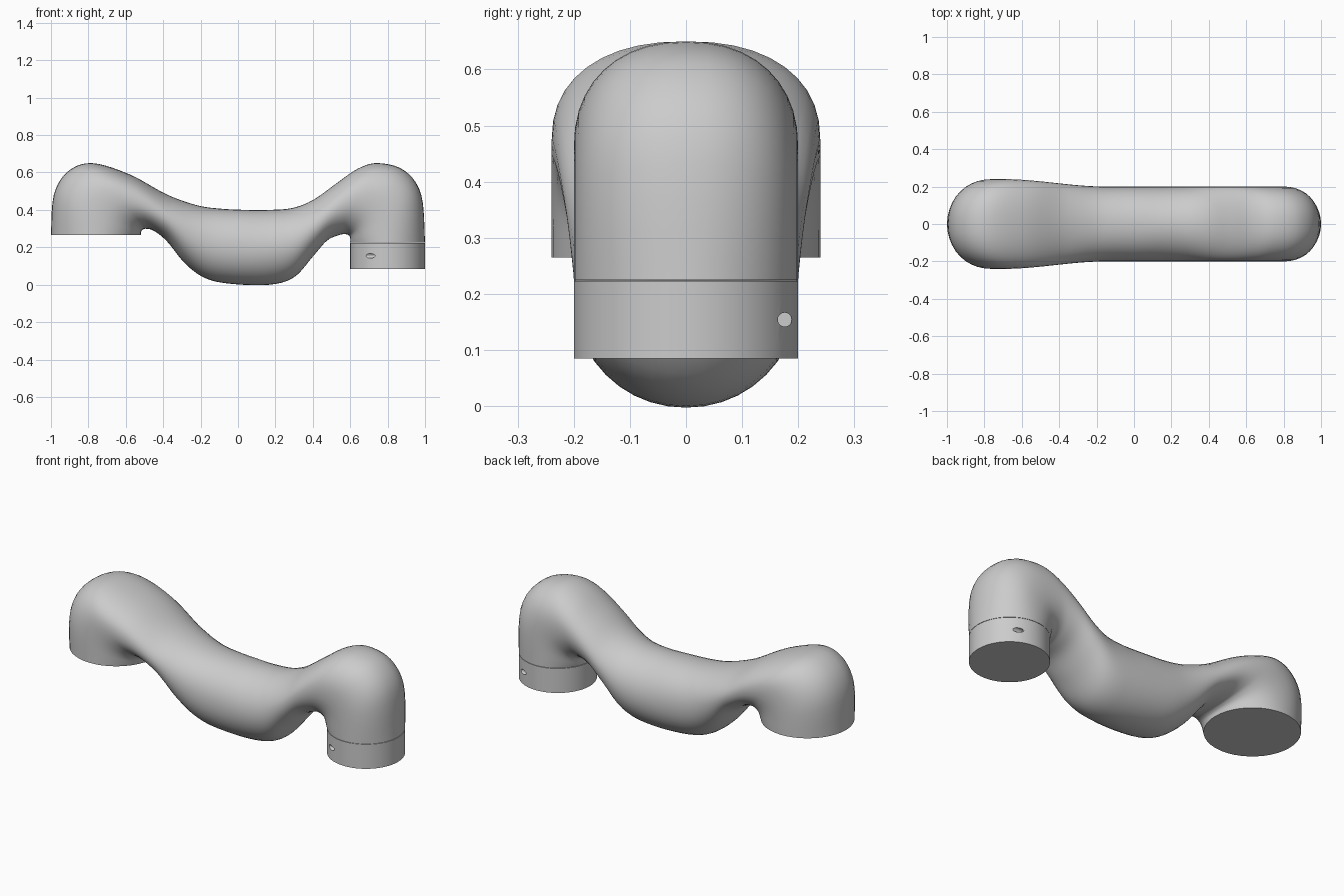
import bpy, bmesh, math
from mathutils import Vector

if "Cube" in bpy.data.objects:
    bpy.data.objects.remove(bpy.data.objects["Cube"])

SIDES, STEPS = 40, 5

# Cross-sections along the tube: outer point x, z and inner point x, z
SECTIONS = [
    (-1, .265, -.52, .265), (-.985, .48, -.518, .284),
    (-.91, .605, -.508, .295), (-.78, .65, -.49, .299),
    (-.58, .59, -.45, .288), (-.38, .482, -.38, .232),
    (-.22, .425, -.28, .11), (-.1, .407, -.17, .033),
    (.04, .4, -.03, .004), (.17, .4, .17, 0),
    (.29, .41, .3, .04), (.4, .452, .4, .15),
    (.52, .537, .475, .235), (.64, .62, .54, .265),
    (.75, .65, .575, .27), (.89, .61, .595, .262),
    (.98, .48, .6, .248), (1, .225, .6, .225),
]


def spline(a, b, c, d, t):
    return .5 * (2*b + (c-a)*t + (2*a-5*b+4*c-d)*t*t + (3*b-a-3*c+d)*t**3)


def refined(rows):
    out, n = [], len(rows)
    for i in range(n - 1):
        q = [rows[max(0, min(n - 1, i + k))] for k in (-1, 0, 1, 2)]
        for s in range(STEPS):
            out.append([spline(*v, s / STEPS) for v in zip(*q)])
    return out + [rows[-1]]


def power(v, n):
    return math.copysign(abs(v) ** (2 / n), v)


def smooth(ob):
    bpy.ops.object.select_all(action='DESELECT')
    bpy.context.view_layer.objects.active = ob
    ob.select_set(True)
    bpy.ops.object.shade_smooth_by_angle(angle=math.radians(40))


# Curved tube body with a wider left foot
bm = bmesh.new()
rings = []
for ox, oz, ix, iz in refined(SECTIONS):
    outer, inner = Vector((ox, 0, oz)), Vector((ix, 0, iz))
    mid, half = (outer + inner) / 2, (outer - inner) / 2
    # width eases from the wide foot to the regular tube
    t = max(0, min(1, (mid.x + .7) / .55))
    width = .24 - .04 * t * t * (3 - 2 * t)
    # squarer sections inside the bends
    n = 2 + .3 * abs(math.sin(2 * math.atan2(half.z, half.x)))
    ring = []
    for k in range(SIDES):
        a = math.tau * k / SIDES
        p = mid + half * power(math.cos(a), n)
        p.y = width * power(math.sin(a), n)
        ring.append(bm.verts.new(p))
    rings.append(ring)
for r, s in zip(rings, rings[1:]):
    for k in range(SIDES):
        j = (k + 1) % SIDES
        bm.faces.new((r[k], r[j], s[j], s[k]))
bm.faces.new(rings[0])
bm.faces.new(rings[-1])
bmesh.ops.recalc_face_normals(bm, faces=bm.faces)
mesh = bpy.data.meshes.new("curved_tube")
bm.to_mesh(mesh)
bm.free()
tube = bpy.data.objects.new("curved_tube", mesh)
bpy.context.collection.objects.link(tube)
smooth(tube)

# Straight collar under the right end
bpy.ops.mesh.primitive_cylinder_add(vertices=64, radius=.2, depth=.138,
                                    location=(.8, 0, .154))
collar = bpy.context.object
collar.name = "end_collar"
smooth(collar)

# Two opposite screw holes in the collar
for side in (1, -1):
    bpy.ops.mesh.primitive_cylinder_add(
        vertices=24, radius=.0125, depth=.2, rotation=(0, math.pi / 2, 0),
        location=(.8 + side * .16, side * .176, .154))
    cutter = bpy.context.object
    cutter.name = "screw_hole_cutter"
    cutter.hide_render = True
    cutter.hide_set(True)
    mod = collar.modifiers.new("screw_hole", 'BOOLEAN')
    mod.object = cutter
    mod.solver = 'EXACT'
